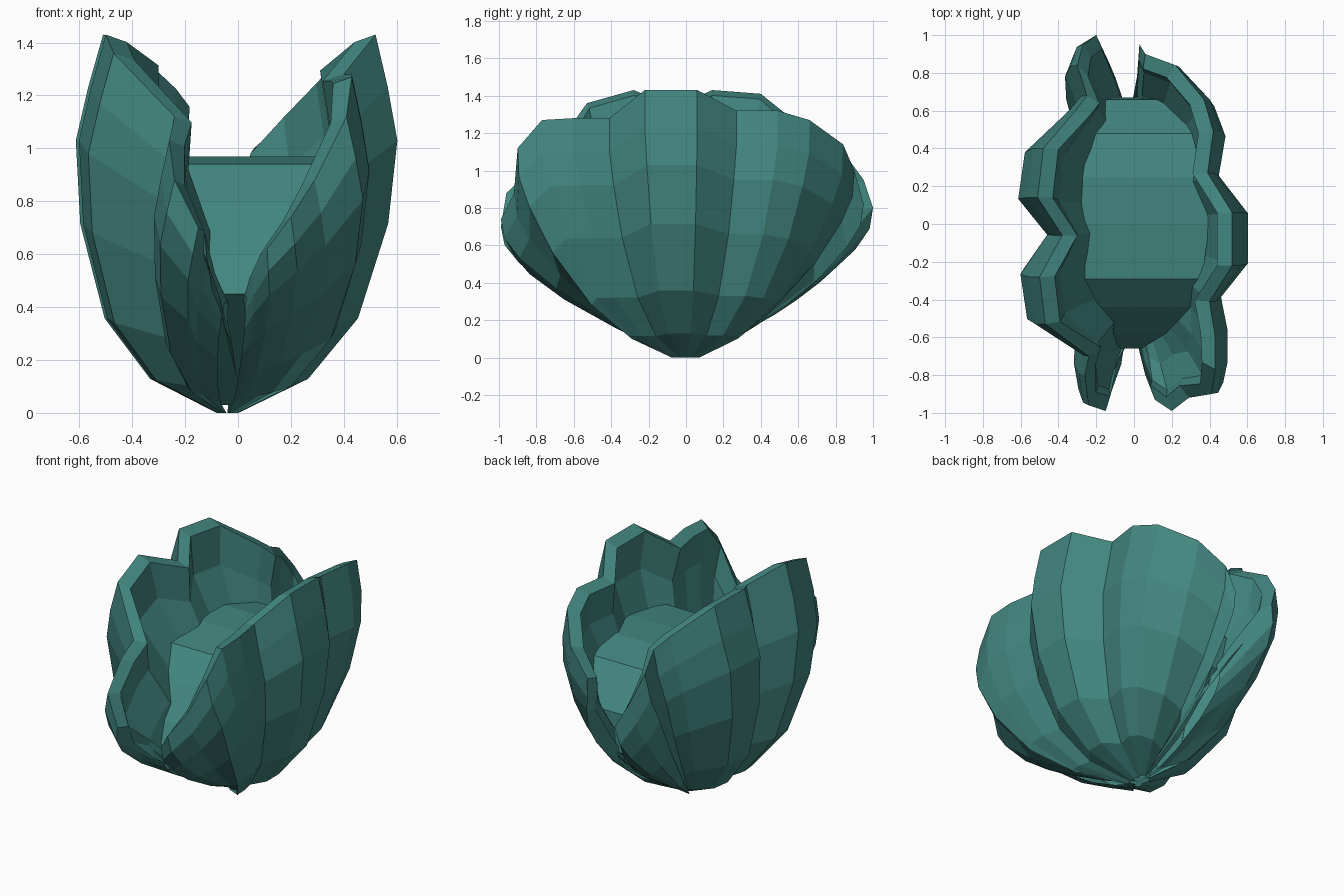
import bpy
import bmesh
from mathutils import Vector

cube = bpy.data.objects.get("Cube")
if cube:
    bpy.data.objects.remove(cube, do_unlink=True)

# One teal colour for everything
teal = bpy.data.materials.new("teal_shell")
teal.use_nodes = True
colour = (0.055, 0.24, 0.215, 1)
teal.diffuse_color = colour
teal.node_tree.nodes["Principled BSDF"].inputs["Base Color"].default_value = colour


def add_object(name, bm):
    mesh = bpy.data.meshes.new(name)
    bm.to_mesh(mesh)
    bm.free()
    mesh.materials.append(teal)
    obj = bpy.data.objects.new(name, mesh)
    bpy.context.scene.collection.objects.link(obj)
    return obj


def skin(bm, rows):
    """Bridge neighbouring rows of vertices with quads."""
    for a, b in zip(rows, rows[1:]):
        for i in range(len(a) - 1):
            bm.faces.new((a[i], a[i + 1], b[i + 1], b[i]))


# Rib profile from hinge to rim: share of rim x, rim z, rim y (middle), rim y (ends)
PROFILE = [(.08, 0, .1, .06), (.58, .09, .42, .17), (.93, .25, .66, .4),
           (1.13, .5, .85, .7), (1.18, .72, .95, .9), (1.1, .86, 1, .98), (1, 1, 1, 1)]


def outer_rib(rim):
    x, y, z = rim
    end = min(1, max(0, (1.35 - z) / .6))
    return [Vector((x * fx - .04 * (1 - fz), y * (mid + (tip - mid) * end), z * fz))
            for fx, fz, mid, tip in PROFILE]


def inner_rib(rim, slope):
    """Inside wall: from the lip down, sloping in under the mantle."""
    p = Vector(rim)
    d = Vector((p.x, .5 * p.y ** 3, 0))
    lip = p - d.normalized() * min(.08, d.length * .27)
    lip.z *= .98
    steps = [(.1, .4, .3), (slope, .75, .62), (slope * .4 + .6, .89, .82)]
    return [Vector((p.x * a, p.y * b, p.z * c)) for a, b, c in steps] + [lip]


def build_shell(name, rim, slope):
    bm = bmesh.new()
    outer = [[bm.verts.new(p) for p in outer_rib(r)] for r in rim]
    inner = [[bm.verts.new(p) for p in inner_rib(r, slope)] for r in rim]
    skin(bm, outer)
    skin(bm, inner)
    skin(bm, [[r[-1] for r in outer], [r[-1] for r in inner]])
    bmesh.ops.recalc_face_normals(bm, faces=bm.faces)
    return add_object(name, bm)


# Wavy rims, traced from the front end to the back end
RIGHT_RIM = [(-.05, -.66, .42), (-.12, -.8, .54), (-.15, -.99, .7), (-.24, -.96, .88),
             (-.26, -.8, 1.03), (-.24, -.7, 1.12), (-.47, -.53, 1.36), (-.5, -.28, 1.43),
             (-.38, -.06, 1.34), (-.51, .14, 1.43), (-.48, .4, 1.41), (-.31, .6, 1.25),
             (-.25, .68, 1.18), (-.3, .84, 1.1), (-.27, .95, .95), (-.2, 1, .8),
             (-.13, .85, .62), (-.07, .68, .46)]
LEFT_RIM = [(.03, -.68, .44), (.06, -.8, .52), (.11, -.93, .62), (.2, -.99, .74),
            (.29, -.92, .88), (.41, -.9, 1.12), (.43, -.77, 1.27), (.43, -.6, 1.28),
            (.4, -.41, 1.28), (.52, -.22, 1.43), (.52, .06, 1.43), (.39, .27, 1.32),
            (.42, .49, 1.32), (.37, .66, 1.27), (.22, .84, 1.14), (.06, .9, 1),
            (.03, .95, .82), (.02, .8, .6), (.0, .68, .46)]
build_shell("right_shell", RIGHT_RIM, .45)
build_shell("left_shell", LEFT_RIM, .7)

# Fleshy mantle, running from the hinge over the body and back:
# y, height, right edge, left edge
MANTLE = [(-.05, .03, -.07, 0), (-.3, .18, -.09, .01), (-.66, .45, -.07, .04),
          (-.58, .6, -.15, .17), (-.44, .79, -.24, .3), (-.29, .94, -.32, .36),
          (0, .97, -.3, .4), (.25, .97, -.3, .34), (.48, .92, -.26, .32),
          (.66, .7, -.16, .16), (.67, .46, -.07, .02), (.3, .18, -.09, .01),
          (.05, .03, -.07, 0)]
bm = bmesh.new()
skin(bm, [[bm.verts.new((x, y, z)) for x in (x0, (x0 + x1) / 2, x1)]
          for y, z, x0, x1 in MANTLE])
add_object("mantle", bm)
